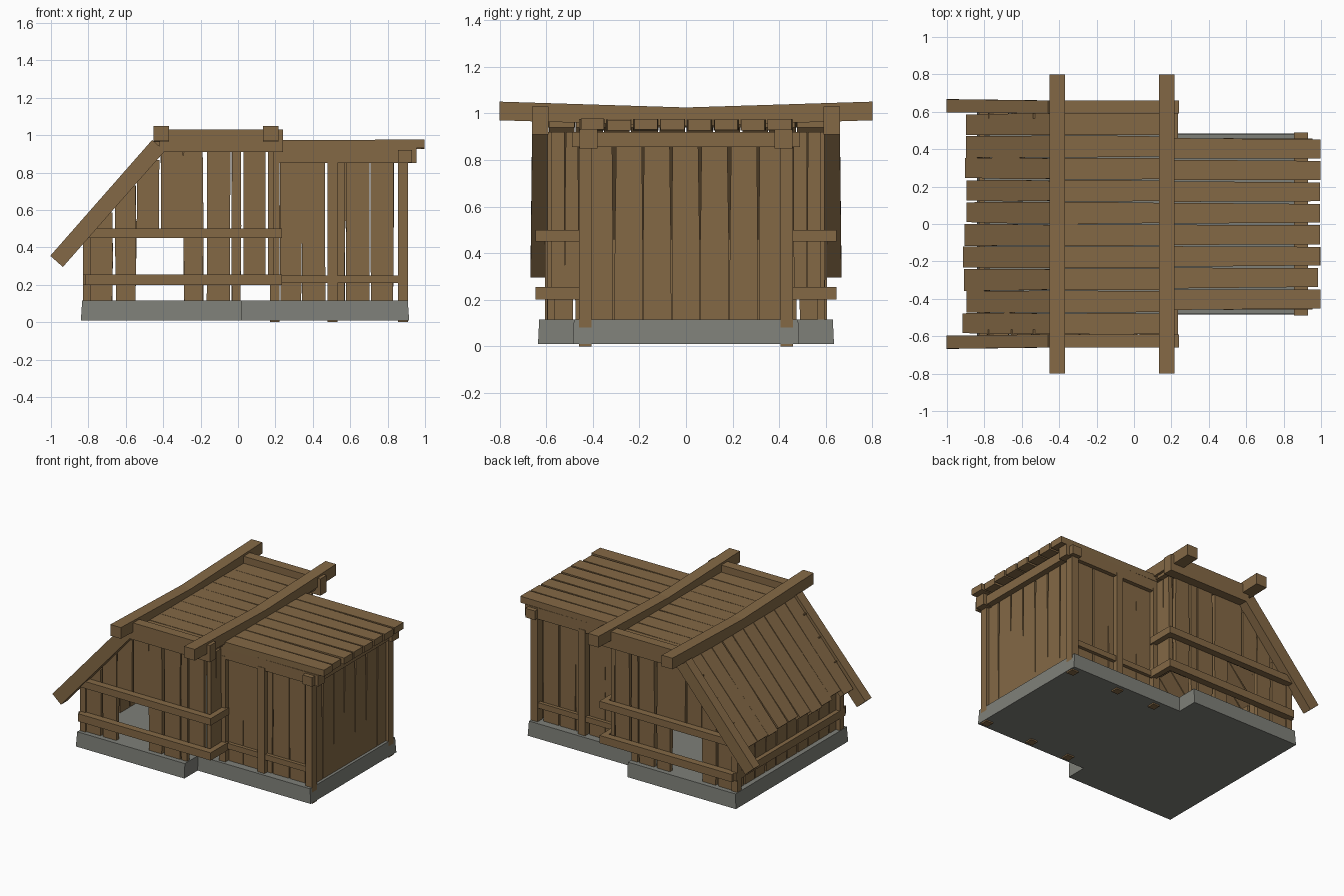
import bpy, bmesh, random
from mathutils import Vector as V

if "Cube" in bpy.data.objects:
    bpy.data.objects.remove(bpy.data.objects["Cube"])

random.seed(4)

def material(name, col):
    m = bpy.data.materials.new(name)
    m.diffuse_color = (*col, 1)
    m.use_nodes = True
    m.node_tree.nodes["Principled BSDF"].inputs["Base Color"].default_value = m.diffuse_color
    return m

WOOD = material("wood", (0.23, 0.14, 0.06))
STONE = material("stone", (0.21, 0.215, 0.19))
parts = {}

def board(part, pts, widths, t, side):
    """Sweep a rectangle along pts; widths lie along 'side', t is the thickness."""
    bm = parts.setdefault(part, bmesh.new())
    pts = [V(p) for p in pts]
    if len(pts) == 2:
        n = len(widths)
        pts = [pts[0].lerp(pts[1], i / (n - 1)) for i in range(n)]
    s = V(side)
    nrm = (pts[-1] - pts[0]).cross(s).normalized()
    rings = []
    for p, w in zip(pts, widths):
        rings.append([bm.verts.new(p + s * w / 2 * a + nrm * t / 2 * b)
                      for a, b in ((-1, -1), (1, -1), (1, 1), (-1, 1))])
    for r, q in zip(rings, rings[1:]):
        for i in range(4):
            j = (i + 1) % 4
            bm.faces.new((r[i], r[j], q[j], q[i]))
    bm.faces.new(rings[0])
    bm.faces.new(rings[-1])

def box(part, x0, x1, y0, y1, z0, z1):
    x, y = (x0 + x1) / 2, (y0 + y1) / 2
    board(part, [(x, y, z0), (x, y, z1)], [abs(x1 - x0)] * 2, abs(y1 - y0), (1, 0, 0))

def rnd(a):
    return random.uniform(-a, a)

def plank(part, a, b, w, t, side):
    """Weathered plank with slightly uneven edges."""
    board(part, [a, b], [w + rnd(.007), w + .003, w + rnd(.007)], t, side)

X, Y = (1, 0, 0), (0, 1, 0)

# stone foundation: L-stepped outline, slightly wider at the bottom
bm = parts["foundation"] = bmesh.new()
half = [(-.84, -.635), (.02, -.635), (.02, -.485), (.915, -.485)]
outline = half + [(x, -y) for x, y in reversed(half)]
low = [bm.verts.new((x, y, .01)) for x, y in outline]
top = [bm.verts.new((x * .992, y * .992, .115)) for x, y in outline]
bm.faces.new(low)
bm.faces.new(top)
for i in range(8):
    j = (i + 1) % 8
    bm.faces.new((low[i], low[j], top[j], top[i]))

def slope(x):
    """Underside height of the roof over the wide room."""
    return min(.92, .9 + (x + .41) * 1.15 + .05)

wide_bays = [(-.78, -.67, .11), (-.655, -.545, .11), (-.54, -.425, .47),
             (-.41, -.29, .47), (-.29, -.185, .11), (-.165, -.045, .11),
             (-.035, .015, .11), (.03, .145, .22)]
narrow_bays = [(.225, .34), (.345, .465), (.53, .57), (.58, .70), (.71, .83)]

for s in (-1, 1):
    # wide room: side planks with a low opening
    box("wide_corner_post", -.83, -.785, s * .555, s * .605, .11, .46)
    for x0, x1, z0 in wide_bays:
        x = (x0 + x1) / 2
        plank("wide_side_planks", (x, s * .58, z0), (x + rnd(.003), s * .58, slope(x)),
              x1 - x0, .03, X)
    # wide room: rails that wrap the corner, and hanging end planks
    for z0, z1 in ((.2, .255), (.45, .5)):
        box("wide_rails", -.815, .235, s * .595, s * .645, z0, z1)
        box("wide_end_rails", .195, .235, s * .44, s * .595, z0, z1)
    for y in (.49, .55):
        plank("wide_end_planks", (.175, s * y, .22), (.175, s * y, .92), .056, .03, Y)
    # eave beams, flat and sloped
    box("eave_beam", -.42, .24, s * .59, s * .66, .91, 1.03)
    board("sloped_beam", [(-.425, s * .625, .945), (-.97, s * .632, .325)],
          [.07, .07], .09, Y)
    # narrow room: posts, planks, rail and top beam
    for x0, x1 in ((.17, .222), (.478, .532), (.855, .91)):
        box("narrow_post", x0, x1, s * .405, s * .46, 0, .87)
    for x0, x1 in narrow_bays:
        x = (x0 + x1) / 2
        plank("narrow_side_planks", (x, s * .415, .11), (x + rnd(.004), s * .415, .87),
              x1 - x0, .025, X)
    box("narrow_rail", .2, .87, s * .425, s * .452, .21, .25)
    box("narrow_top_beam", .18, .955, s * .38, s * .457, .85, .93)

# low left wall
for i in range(10):
    y = -.54 + i * .12
    plank("left_planks", (-.785, y, .11), (-.785, y + rnd(.004), .46), .108, .028, Y)
box("left_rail", -.83, -.798, -.62, .62, .2, .255)

# narrow room end wall: planks narrow toward the top
for i in range(7):
    y = (i - 3) * .1235
    w = .122 if abs(i - 3) < 3 else .116
    board("end_planks", [(.875, y, .11), (.875, y + rnd(.003), .87)],
          [w, w - .003 + rnd(.003), w - .012], .025, Y)
box("end_beam", .855, .93, -.49, .49, .855, .92)

# wide roof planks: flat run and sloped run
for i in range(10):
    y = (i - 4.5) * .1185
    plank("flat_roof_planks", (-.43, y, .96), (.2, y, .96), .112, .04, Y)
    cut = random.uniform(0, .03)
    plank("sloped_roof_planks", (-.42, y, .962), (-.91 + cut, y + rnd(.004), .405 + cut * 1.14),
          .112, .04, Y)

# narrow roof planks with a gentle taper
for i in range(8):
    y = (i - 3.5) * .1155
    end = .99 + rnd(.008)
    board("narrow_roof_planks", [(.19, y, .95), (end, y * .992, .952 + rnd(.003))],
          [.111 + rnd(.003), .106, .1 + rnd(.005)], .046, Y)

# sagging cross beams over the roof
for x in (-.41, .175):
    board("cross_beam", [(x, -.8, 1.01), (x, 0, .985), (x, .8, 1.01)], [.084] * 3, .08, X)

for name, bm in parts.items():
    bmesh.ops.recalc_face_normals(bm, faces=bm.faces)
    me = bpy.data.meshes.new(name)
    bm.to_mesh(me)
    bm.free()
    me.materials.append(STONE if name == "foundation" else WOOD)
    bpy.context.collection.objects.link(bpy.data.objects.new(name, me))
